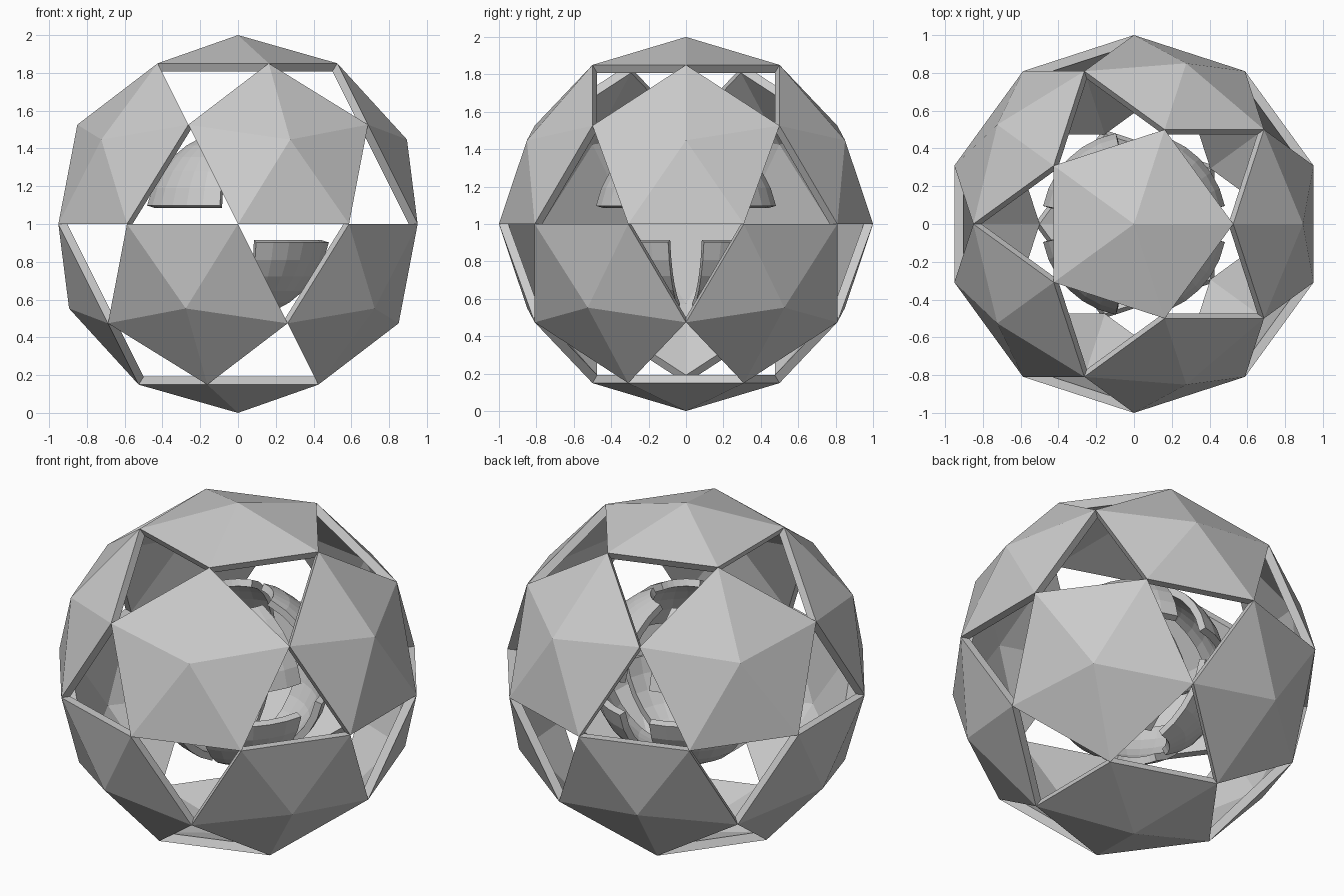
import bpy, bmesh, math
from mathutils import Matrix

if "Cube" in bpy.data.objects:
    bpy.data.objects.remove(bpy.data.objects["Cube"])

CENTRE = Matrix.Translation((0, 0, 1))


def add_shell(name, bm, thickness):
    """Turn an open bmesh surface into a flat-shaded object thickened inwards."""
    bm.normal_update()
    mesh = bpy.data.meshes.new(name)
    bm.to_mesh(mesh)
    bm.free()
    mesh.transform(CENTRE)
    obj = bpy.data.objects.new(name, mesh)
    bpy.context.collection.objects.link(obj)
    mod = obj.modifiers.new("thickness", 'SOLIDIFY')
    mod.thickness = thickness
    mod.offset = -1
    return obj


# Outer cage: geodesic ball keeping only the twelve five-sided caps
bm = bmesh.new()
bmesh.ops.create_icosphere(bm, subdivisions=2, radius=1.0)
windows = [f for f in bm.faces
           if all(len(v.link_edges) == 6 for v in f.verts)]
bmesh.ops.delete(bm, geom=windows, context='FACES')
add_shell("outer_cage", bm, 0.05)

# Inner core: eight curved panels split by an equator band,
# four upright slots and an open ring at each pole
bm = bmesh.new()
bmesh.ops.create_uvsphere(bm, u_segments=32, v_segments=16, radius=0.5)
step = math.radians(11.25)
gaps = []
for f in bm.faces:
    c = f.calc_center_median()
    latitude = abs(math.atan2(c.z, math.hypot(c.x, c.y)))
    longitude = math.atan2(c.y, c.x) % (math.pi / 2)
    in_slot = longitude < step or longitude > math.pi / 2 - step
    if latitude < step or latitude > math.pi / 2 - 2 * step or in_slot:
        gaps.append(f)
bmesh.ops.delete(bm, geom=gaps, context='FACES')
add_shell("inner_core_panels", bm, 0.04)
